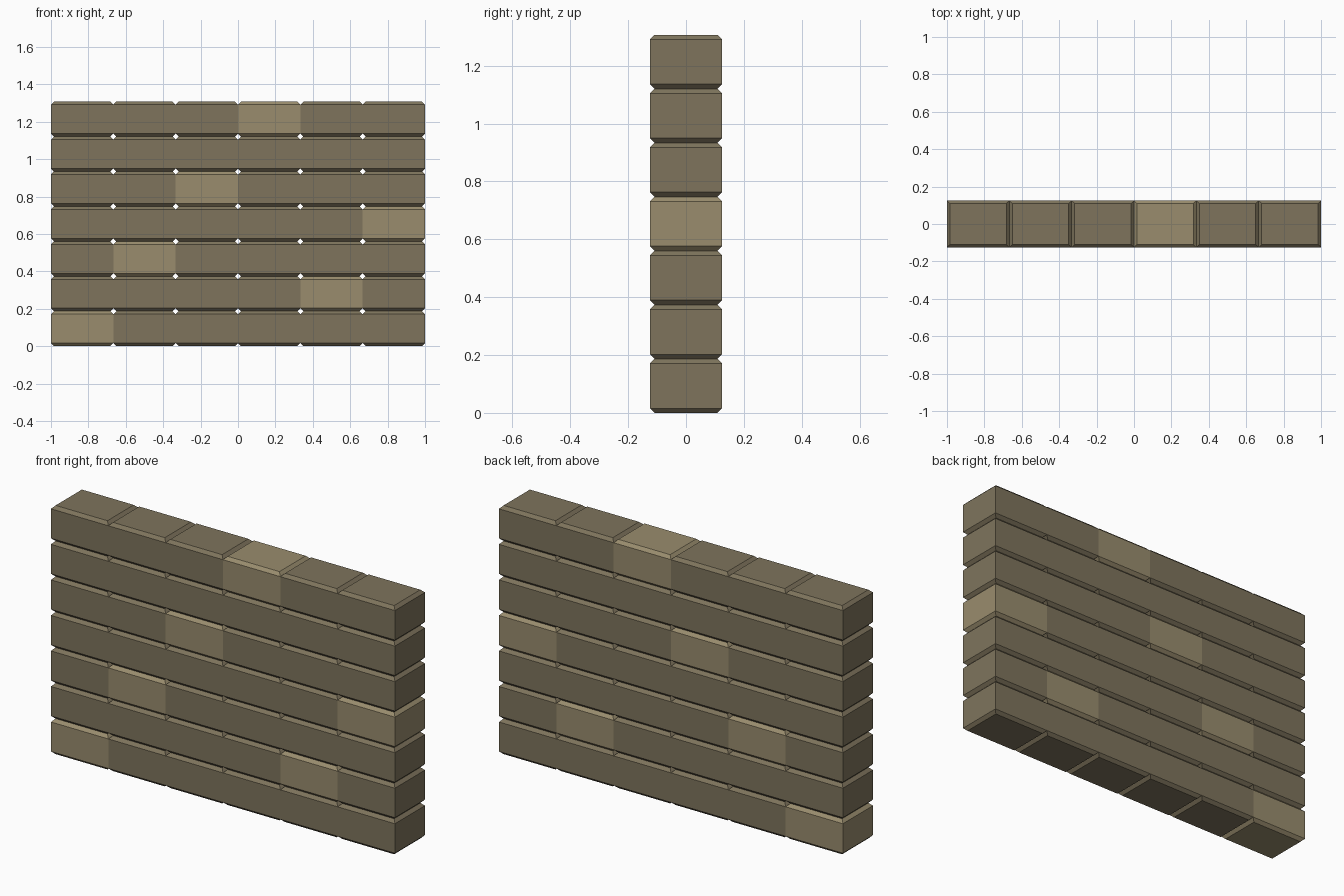
import bpy
import bmesh

if "Cube" in bpy.data.objects:
    bpy.data.objects.remove(bpy.data.objects["Cube"])

COLS, ROWS = 6, 7
W, D, H = 2 / 6, 0.25, 1.307 / 7
CH = 0.016
# column of the pale brick in each row, bottom to top
PALE = {0: 0, 1: 4, 2: 1, 3: 5, 4: 2, 6: 3}


def material(name, color):
    mat = bpy.data.materials.new(name)
    mat.diffuse_color = (*color, 1)
    mat.use_nodes = True
    mat.node_tree.nodes["Principled BSDF"].inputs["Base Color"].default_value = mat.diffuse_color
    return mat


def brick_mesh(name, mat):
    # block with its top and bottom rims chamfered, upright corners left sharp
    bm = bmesh.new()
    rings = []
    for z, inset in ((0, CH), (CH, 0), (H - CH, 0), (H, CH)):
        x, y = W / 2 - inset, D / 2 - inset
        rings.append([bm.verts.new((sx * x, sy * y, z))
                      for sx, sy in ((-1, -1), (1, -1), (1, 1), (-1, 1))])
    for low, high in zip(rings, rings[1:]):
        for i in range(4):
            j = (i + 1) % 4
            bm.faces.new((low[i], low[j], high[j], high[i]))
    bm.faces.new(rings[0][::-1])
    bm.faces.new(rings[-1])
    mesh = bpy.data.meshes.new(name)
    bm.to_mesh(mesh)
    bm.free()
    mesh.materials.append(mat)
    return mesh


dark = brick_mesh("dark_brick", material("dark_stone", (0.21, 0.175, 0.108)))
pale = brick_mesh("pale_brick", material("pale_stone", (0.32, 0.265, 0.155)))

# stacked wall
for row in range(ROWS):
    for col in range(COLS):
        is_pale = PALE.get(row) == col
        kind = "pale" if is_pale else "dark"
        brick = bpy.data.objects.new(f"{kind}_brick_row{row + 1}_col{col + 1}",
                                     pale if is_pale else dark)
        brick.location = (-1 + W * (col + 0.5), 0, row * H)
        bpy.context.collection.objects.link(brick)
